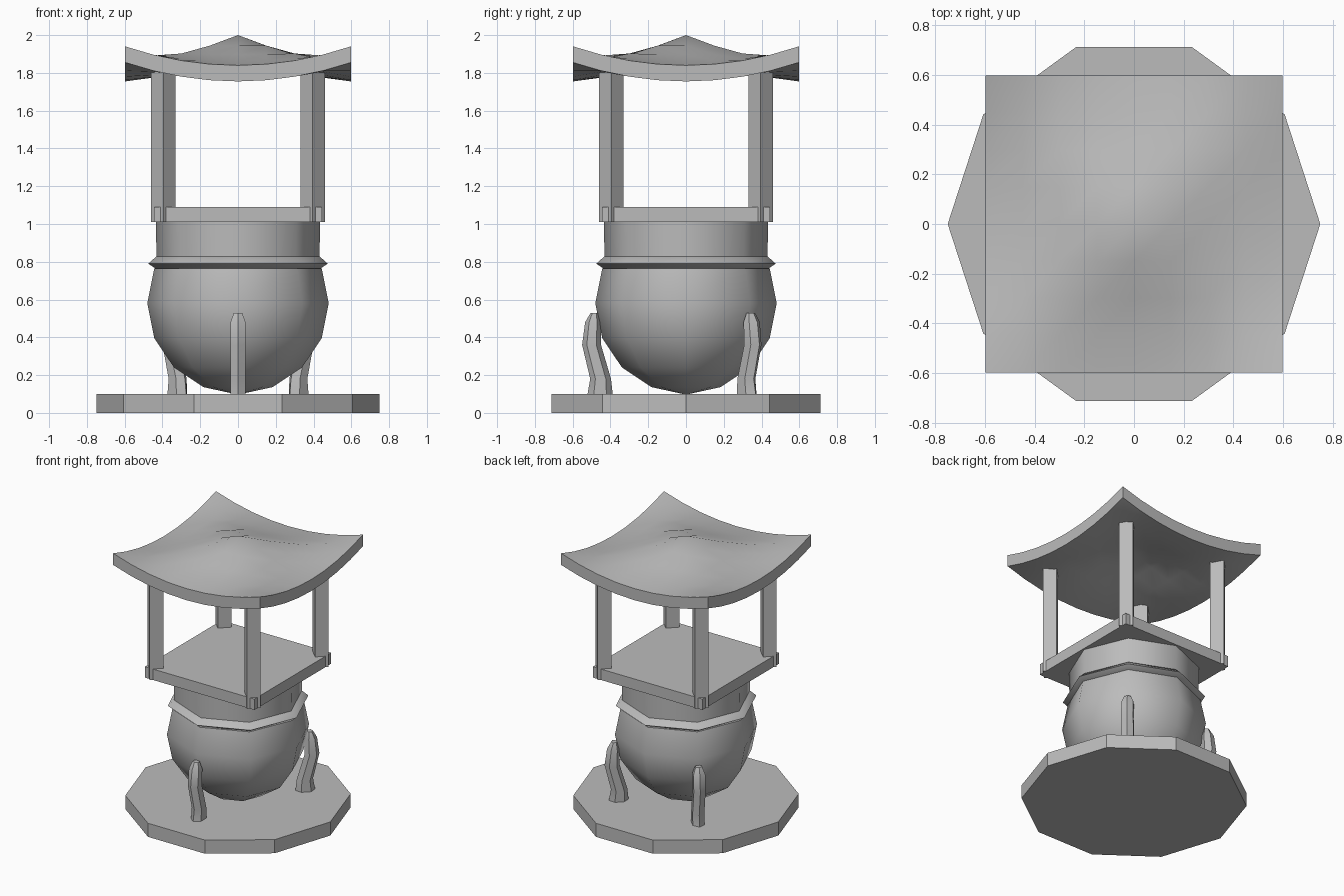
import bpy, bmesh, math
from mathutils import Vector

cube = bpy.data.objects.get("Cube")
if cube:
    bpy.data.objects.remove(cube, do_unlink=True)

stone = bpy.data.materials.new("grey_stone")
stone.use_nodes = True
GREY = (0.5, 0.5, 0.5, 1)
stone.diffuse_color = GREY
stone.node_tree.nodes["Principled BSDF"].inputs["Base Color"].default_value = GREY


def finish(name, bm, smooth_angle=None):
    """Turn a bmesh into a named object with the stone material."""
    bmesh.ops.recalc_face_normals(bm, faces=bm.faces)
    mesh = bpy.data.meshes.new(name)
    bm.to_mesh(mesh)
    bm.free()
    mesh.materials.append(stone)
    ob = bpy.data.objects.new(name, mesh)
    bpy.context.collection.objects.link(ob)
    if smooth_angle:
        bpy.ops.object.select_all(action="DESELECT")
        ob.select_set(True)
        bpy.context.view_layer.objects.active = ob
        bpy.ops.object.shade_smooth_by_angle(angle=math.radians(smooth_angle))


def loft(name, rings, smooth_angle=None):
    """Join rings of points with quads and cap both ends."""
    bm = bmesh.new()
    loops = [[bm.verts.new(p) for p in ring] for ring in rings]
    n = len(loops[0])
    for a, b in zip(loops, loops[1:]):
        for i in range(n):
            j = (i + 1) % n
            bm.faces.new((a[i], a[j], b[j], b[i]))
    bm.faces.new(loops[0])
    bm.faces.new(loops[-1])
    finish(name, bm, smooth_angle)


def ellipse(centre, u, v, sides, turn=0.0):
    """Polygon ring spanned by the half axes u and v."""
    angles = [turn + math.tau * i / sides for i in range(sides)]
    return [centre + u * math.cos(a) + v * math.sin(a) for a in angles]


def lathe(name, profile, sides, smooth_angle=None):
    rings = [ellipse(Vector((0, 0, z)), Vector((r, 0, 0)), Vector((0, r, 0)), sides)
             for r, z in profile]
    loft(name, rings, smooth_angle)


# Ten-sided base slab
lathe("base", [(0.75, 0), (0.75, 0.1)], 10)

# Round bowl, pointed rim ring and neck
bowl = [(0.48 * math.cos(a), 0.58 + 0.48 * math.sin(a))
        for a in (math.radians(d) for d in (-88, -67.5, -45, -22.5, 0, 22.5))]
lathe("bowl", bowl, 8, 50)
lathe("rim_ring", [(0.43, 0.76), (0.475, 0.79), (0.43, 0.83)], 8, 50)
lathe("neck", [(0.43, 0.75), (0.435, 1.02)], 8, 50)

# Three bent legs: distance from axis, height, half depth, half width
LEG = [(0.455, 0.09, 0.068, 0.046), (0.452, 0.18, 0.055, 0.046),
       (0.5, 0.36, 0.05, 0.046), (0.492, 0.48, 0.042, 0.046),
       (0.485, 0.53, 0.02, 0.025)]
for name, degrees in (("front_leg", -90), ("back_left_leg", 45), ("back_right_leg", 135)):
    a = math.radians(degrees)
    out = Vector((math.cos(a), math.sin(a), 0))
    side = Vector((-out.y, out.x, 0))
    loft(name, [ellipse(out * r + Vector((0, 0, z)), out * d, side * w, 6)
                for r, z, d, w in LEG], 30)

# Square platform
half = 0.445 * math.sqrt(2)
loft("platform", [ellipse(Vector((0, 0, z)), Vector((half, 0, 0)), Vector((0, half, 0)),
                          4, math.pi / 4) for z in (1.01, 1.09)])

# Four corner posts, set diagonally
for sy, depth in ((-1, "front"), (1, "back")):
    for sx, side in ((1, "left"), (-1, "right")):
        loft(f"{depth}_{side}_post",
             [ellipse(Vector((0.395 * sx, 0.395 * sy, z)), Vector((0.065, 0, 0)),
                      Vector((0, 0.065, 0)), 4) for z in (1.01, 1.82)])


# Swept roof with lifted corners and a low central peak
def roof_height(u, v):
    inward = max(0.0, 1 - max(abs(u), abs(v)))
    return 1.84 + 0.1 * (u * v) ** 2 + 0.16 * inward ** 1.5


ROOF_HALF = 0.597
bm = bmesh.new()
bmesh.ops.create_grid(bm, x_segments=8, y_segments=8, size=ROOF_HALF)
for v in bm.verts:
    v.co.z = roof_height(v.co.x / ROOF_HALF, v.co.y / ROOF_HALF)
solid = bmesh.ops.extrude_face_region(bm, geom=bm.faces[:], use_keep_orig=True)
for v in solid["geom"]:
    if isinstance(v, bmesh.types.BMVert):
        v.co.z -= 0.085
finish("roof", bm, 40)
